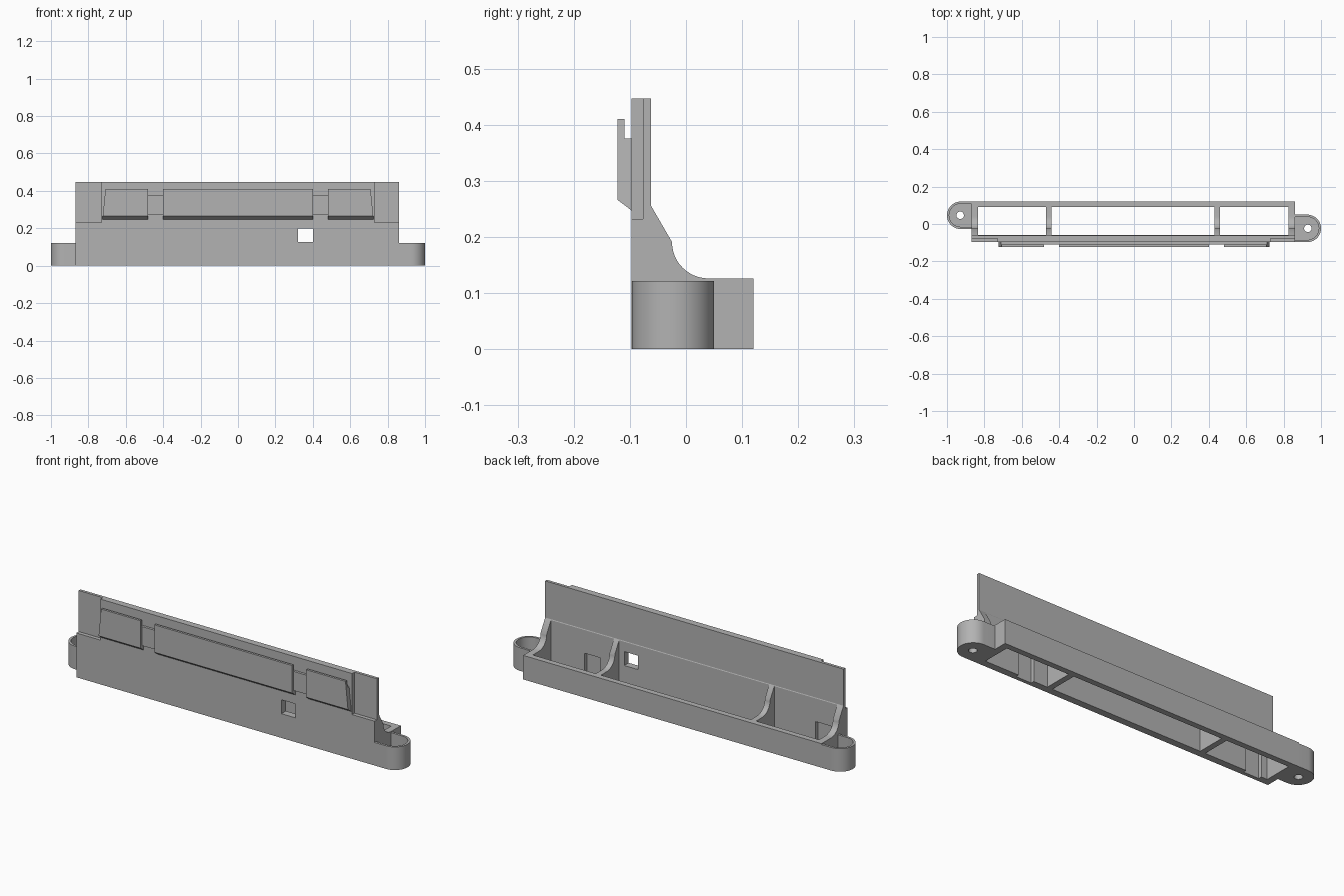
import bpy, bmesh, math

cube = bpy.data.objects.get("Cube")
if cube:
    bpy.data.objects.remove(cube, do_unlink=True)

grey = bpy.data.materials.new("plain grey")
grey.use_nodes = True
GREY = (0.45, 0.45, 0.45, 1)
grey.diffuse_color = GREY
grey.node_tree.nodes["Principled BSDF"].inputs["Base Color"].default_value = GREY


def prism(name, points, place, depth):
    """Extrude a closed outline; place() maps an outline point to 3D."""
    bm = bmesh.new()
    face = bm.faces.new([bm.verts.new(place(*p)) for p in points])
    new = bmesh.ops.extrude_face_region(bm, geom=[face])["geom"]
    bmesh.ops.translate(bm, vec=depth, verts=[v for v in new if isinstance(v, bmesh.types.BMVert)])
    bmesh.ops.recalc_face_normals(bm, faces=bm.faces)
    mesh = bpy.data.meshes.new(name)
    bm.to_mesh(mesh)
    bm.free()
    obj = bpy.data.objects.new(name, mesh)
    bpy.context.collection.objects.link(obj)
    mesh.materials.append(grey)
    return obj


def along_x(name, profile, x0, x1):
    return prism(name, profile, lambda y, z: (x0, y, z), (x1 - x0, 0, 0))


def along_y(name, outline, y0, y1):
    return prism(name, outline, lambda x, z: (x, y0, z), (0, y1 - y0, 0))


def along_z(name, outline, z0, z1):
    return prism(name, outline, lambda x, y: (x, y, z0), (0, 0, z1 - z0))


def box(name, x0, x1, y0, y1, z0, z1):
    return along_z(name, [(x0, y0), (x1, y0), (x1, y1), (x0, y1)], z0, z1)


def cut(obj, cutter):
    """Subtract the cutter from the object, then discard it."""
    mod = obj.modifiers.new("cut", "BOOLEAN")
    mod.operation, mod.solver, mod.object = "DIFFERENCE", "EXACT", cutter
    bpy.context.view_layer.objects.active = obj
    bpy.ops.object.modifier_apply(modifier=mod.name)
    bpy.data.objects.remove(cutter, do_unlink=True)


def smooth(obj):
    bpy.ops.object.select_all(action="DESELECT")
    obj.select_set(True)
    bpy.context.view_layer.objects.active = obj
    bpy.ops.object.shade_smooth_by_angle(angle=math.radians(30))


def arc(cx, cy, r, start, end, steps):
    angles = [math.radians(start + (end - start) * i / steps) for i in range(steps + 1)]
    return [(cx + r * math.cos(a), cy + r * math.sin(a)) for a in angles]


# Body: upright wall with a curved buttress profile running into the base
LEFT, RIGHT, FRONT, BACK, TOP = -0.87, 0.86, -0.097, 0.12, 0.447
profile = [(FRONT, 0), (FRONT, TOP), (-0.062, TOP), (-0.062, 0.255)]
profile += arc(0.04, 0.191, 0.065, 180, 270, 12) + [(BACK, 0.126), (BACK, 0)]
body = along_x("body", profile, LEFT, RIGHT)

# Three open bays, leaving end walls and ribs between them
for x0, x1 in ((-0.835, -0.47), (-0.44, 0.43), (0.46, 0.825)):
    cut(body, box("bay", x0, x1, -0.06, 0.09, -0.1, 0.3))

# Stepped-back ends of the upper wall
for x0, x1 in ((-1, -0.73), (0.73, 1)):
    cut(body, box("step", x0, x1, -0.2, -0.077, 0.232, 0.6))

# Square window and shallow inner recesses
cut(body, box("window", 0.32, 0.40, -0.2, 0, 0.127, 0.2))
for x0, x1 in ((-0.8, -0.71), (0.54, 0.63)):
    cut(body, box("recess", x0, x1, -0.078, 0, -0.1, 0.13))
smooth(body)


# Hollow mounting ears with a screw hole in the floor
def ear(name, side, edge, cy):
    r, cx = 0.0735, side * 0.9265

    def outline(radius, inner):
        pts = arc(0, 0, radius, -90, 90, 24)
        return ([(inner, cy - radius)] + [(cx + side * x, cy + y) for x, y in pts]
                + [(inner, cy + radius)])

    obj = along_z(name, outline(r, edge), 0, 0.121)
    cut(obj, along_z("hollow", outline(r - 0.012, edge - side * 0.05), 0.03, 0.3))
    cut(obj, along_z("hole", arc(cx + side * 0.003, cy, 0.02, 0, 345, 23), -0.1, 0.1))
    smooth(obj)


ear("left_ear", 1, RIGHT, -0.0235)
ear("right_ear", -1, LEFT, 0.0465)

# Raised front plates on a backing strip, with chamfered lower edges
plate = [(FRONT, 0.247), (-0.122, 0.266), (-0.122, 0.41), (-0.11, 0.41),
         (-0.11, 0.375), (FRONT, 0.375)]
along_x("centre_plate", plate, -0.4, 0.4)
for side, name in ((-1, "right"), (1, "left")):
    obj = along_x(name + "_plate", plate, side * 0.48, side * 0.725)
    # Outer edge leans inward towards the top
    for v in obj.data.vertices:
        if abs(v.co.x) > 0.6:
            v.co.x -= side * 0.1 * (v.co.z - 0.247)
    x0, x1 = sorted((side * 0.4, side * 0.48))
    box(name + "_link", x0, x1, -0.11, FRONT, 0.275, 0.375)
